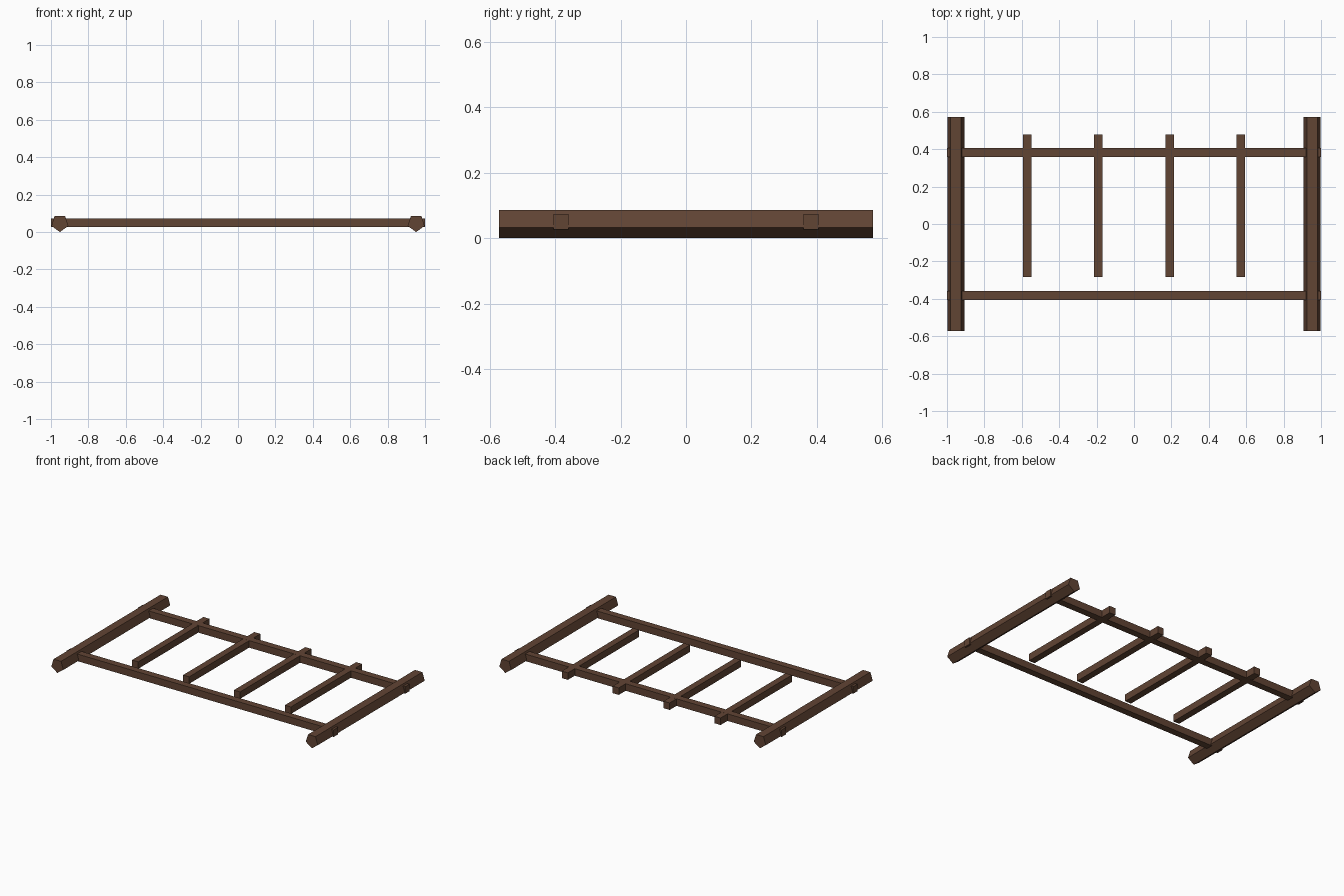
import bpy
from math import radians

if "Cube" in bpy.data.objects:
    bpy.data.objects.remove(bpy.data.objects["Cube"])

wood = bpy.data.materials.new("dark_wood")
wood.diffuse_color = (0.12, 0.058, 0.034, 1)
wood.use_nodes = True
wood.node_tree.nodes["Principled BSDF"].inputs["Base Color"].default_value = wood.diffuse_color


def finish(name):
    ob = bpy.context.object
    ob.name = name
    ob.data.materials.append(wood)
    return ob


def beam(name, loc, size):
    bpy.ops.mesh.primitive_cube_add(size=1, location=loc)
    ob = finish(name)
    ob.scale = size
    bpy.ops.object.transform_apply(location=False, rotation=False, scale=True)


R = 0.0476  # post radius

for side, sx in (("left", -1), ("right", 1)):
    # five-sided end post lying along y, one corner pointing down
    bpy.ops.mesh.primitive_cylinder_add(vertices=5, radius=R, depth=1.143,
                                        location=(sx * 0.9524, 0, R),
                                        rotation=(radians(90), 0, 0))
    ob = finish(side + "_post")
    # turn the pentagon so its lowest corner touches the ground
    low = min((ob.matrix_basis.to_3x3() @ v.co).z for v in ob.data.vertices)
    if low > -R * 0.99:
        ob.rotation_euler = (radians(-90), 0, 0)
    bpy.ops.object.transform_apply(location=False, rotation=True, scale=False)

# long rails running through both posts
for side, sy in (("front", -1), ("back", 1)):
    beam(side + "_rail", (0, sy * 0.382, 0.0498), (2.0, 0.0466, 0.0476))

# cross slats, shifted towards the back
for i, x in enumerate((-0.5714, -0.1905, 0.1905, 0.5714)):
    beam(f"slat_{i + 1}", (x, 0.098, 0.0498), (0.0455, 0.762, 0.0472))
